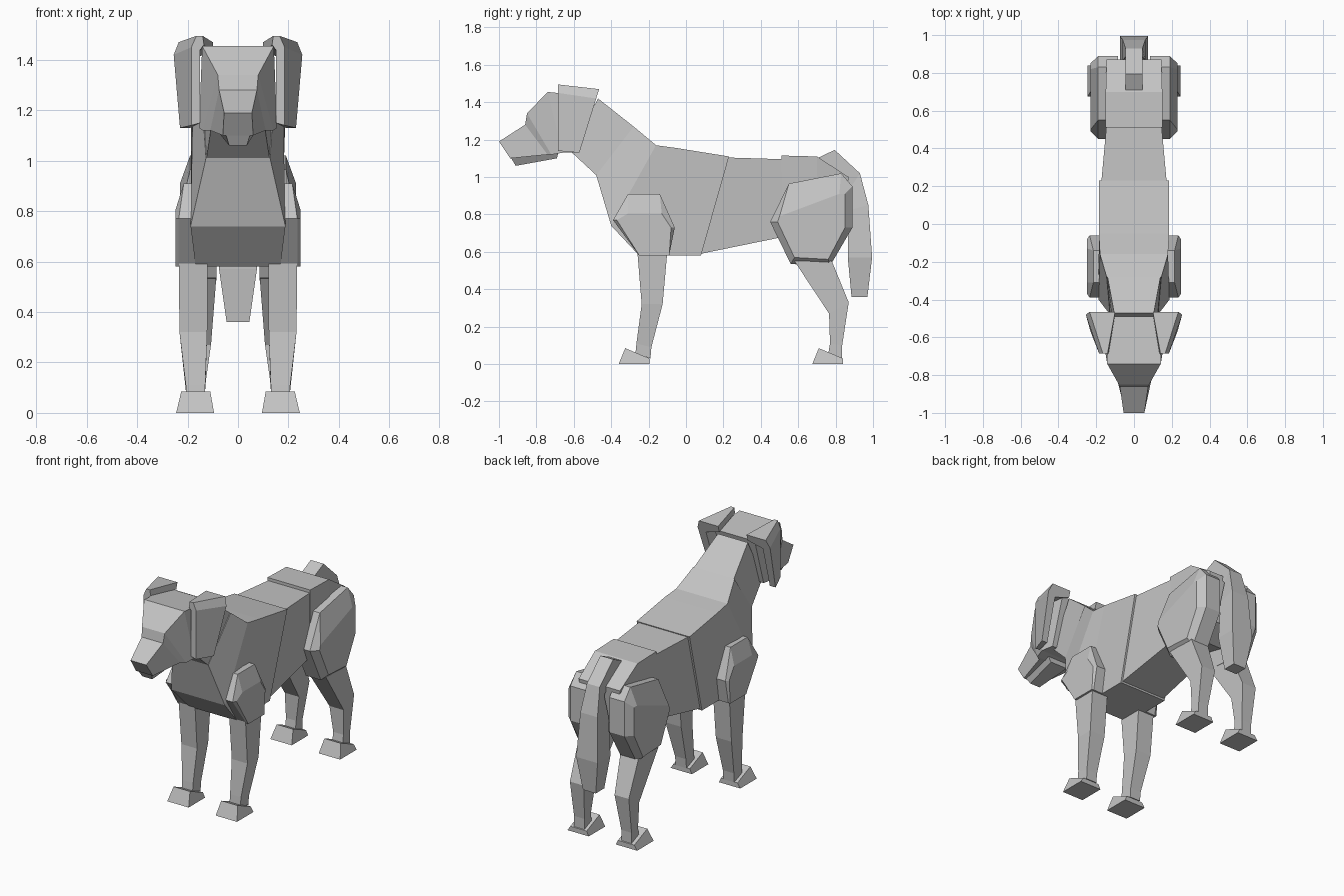
import bpy, bmesh

coat = bpy.data.materials.new("light_grey")
coat.diffuse_color = (0.55, 0.55, 0.55, 1)


def loft(name, rings, mirror=False):
    """Skin a closed solid through rings holding the same number of points."""
    bm = bmesh.new()
    loops = [[bm.verts.new(p) for p in r] for r in rings]
    n = len(loops[0])
    for a, b in zip(loops, loops[1:]):
        for i in range(n):
            j = (i + 1) % n
            bm.faces.new((a[i], a[j], b[j], b[i]))
    bm.faces.new(loops[0][::-1])
    bm.faces.new(loops[-1])
    bmesh.ops.recalc_face_normals(bm, faces=bm.faces)
    mesh = bpy.data.meshes.new(name)
    bm.to_mesh(mesh)
    bm.free()
    mesh.materials.append(coat)
    ob = bpy.data.objects.new(name, mesh)
    bpy.context.collection.objects.link(ob)
    if mirror:
        ob.modifiers.new("Mirror", 'MIRROR')
    return ob


def trunk(name, *sections):
    """Section: top y, z, half width, then bottom y, z, half width."""
    return loft(name, [[(-tw, ty, tz), (tw, ty, tz), (bw, by, bz), (-bw, by, bz)]
                       for ty, tz, tw, by, bz, bw in sections])


def limb(name, *sections):
    """Section: front y, z, back y, z, inner x, outer x."""
    return loft(name, [[(xi, fy, fz), (xo, fy, fz), (xo, by, bz), (xi, by, bz)]
                       for fy, fz, by, bz, xi, xo in sections], True)


def paw(name, y):
    limb(name, (y, 0, y + 0.165, 0, 0.095, 0.245),
         (y + 0.035, 0.085, y + 0.165, 0.03, 0.11, 0.225))


# Head
trunk("muzzle", (-1.0, 1.19, 0.055, -0.94, 1.10, 0.06),
      (-0.86, 1.28, 0.075, -0.74, 1.12, 0.11))
trunk("jaw", (-0.94, 1.11, 0.05, -0.91, 1.06, 0.035),
      (-0.68, 1.14, 0.10, -0.69, 1.10, 0.06))
trunk("skull", (-0.86, 1.28, 0.075, -0.74, 1.12, 0.11),
      (-0.85, 1.34, 0.08, -0.72, 1.12, 0.14),
      (-0.74, 1.455, 0.142, -0.66, 1.13, 0.155),
      (-0.49, 1.43, 0.14, -0.58, 1.13, 0.14))

# Folded ears that flare toward the back
ear_front = [(0.135, 1.46), (0.14, 1.495), (0.165, 1.495), (0.185, 1.45),
             (0.185, 1.14), (0.15, 1.15), (0.15, 1.44)]
ear_back = [(0.10, 1.43), (0.10, 1.47), (0.235, 1.47), (0.255, 1.42),
            (0.23, 1.13), (0.19, 1.13), (0.20, 1.40)]
loft("ear", [[(x, -0.685, z) for x, z in ear_front],
             [(x, -0.57 + (z - 1.13) * 0.31, z) for x, z in ear_back]], True)

# Neck and body
trunk("neck", (-0.47, 1.42, 0.105, -0.62, 1.14, 0.105),
      (-0.28, 1.27, 0.14, -0.48, 1.01, 0.125))
trunk("chest", (-0.28, 1.27, 0.145, -0.48, 1.01, 0.127),
      (-0.16, 1.17, 0.18, -0.40, 0.74, 0.188),
      (-0.05, 1.155, 0.186, -0.25, 0.58, 0.168),
      (0.23, 1.11, 0.186, 0.08, 0.58, 0.168))
trunk("waist", (0.20, 1.105, 0.175, 0.08, 0.59, 0.157),
      (0.53, 1.095, 0.145, 0.52, 0.68, 0.14))
trunk("rump", (0.51, 1.115, 0.15, 0.52, 0.67, 0.14),
      (0.70, 1.11, 0.15, 0.70, 0.63, 0.13),
      (0.87, 1.0, 0.145, 0.83, 0.70, 0.11))

# Tail: outer edge then inner edge
trunk("tail", (0.70, 1.10, 0.045, 0.74, 1.02, 0.045),
      (0.795, 1.145, 0.045, 0.84, 1.0, 0.045),
      (0.93, 1.02, 0.045, 0.885, 0.95, 0.045),
      (0.975, 0.85, 0.06, 0.865, 0.82, 0.06),
      (0.995, 0.57, 0.075, 0.865, 0.57, 0.075),
      (0.97, 0.36, 0.045, 0.885, 0.36, 0.045))

# Shoulders and thighs: side outlines with a bevelled outer face
shoulder = [(-0.31, 0.91), (-0.14, 0.91), (-0.06, 0.73), (-0.09, 0.58),
            (-0.25, 0.58), (-0.39, 0.77)]
shoulder_out = [(-0.31, 0.805), (-0.13, 0.805), (-0.08, 0.73), (-0.09, 0.58),
                (-0.25, 0.58), (-0.37, 0.77)]
loft("shoulder", [[(0.115, y, z) for y, z in shoulder],
                  [(0.215 if z > 0.9 else 0.235, y, z) for y, z in shoulder],
                  [(0.248, y, z) for y, z in shoulder_out]], True)

thigh = [(0.55, 0.965), (0.83, 1.02), (0.89, 0.95), (0.89, 0.73),
         (0.77, 0.525), (0.56, 0.535), (0.45, 0.76)]
thigh_out = [(0.50, 0.79), (0.82, 0.91), (0.85, 0.91), (0.85, 0.73),
             (0.76, 0.56), (0.58, 0.57), (0.49, 0.76)]
loft("thigh", [[(0.085, y, z) for y, z in thigh],
               [(0.19, y, z) for y, z in thigh],
               [(0.23, y, z) for y, z in thigh_out]], True)

# Lower legs and paws
limb("front_leg", (-0.26, 0.60, -0.10, 0.60, 0.12, 0.235),
     (-0.237, 0.32, -0.125, 0.32, 0.122, 0.232),
     (-0.265, 0.11, -0.185, 0.09, 0.13, 0.207),
     (-0.27, 0.06, -0.19, 0.03, 0.13, 0.205))
limb("hind_leg", (0.58, 0.55, 0.78, 0.55, 0.085, 0.212),
     (0.765, 0.27, 0.87, 0.33, 0.107, 0.207),
     (0.77, 0.11, 0.835, 0.10, 0.13, 0.202),
     (0.76, 0.05, 0.835, 0.03, 0.13, 0.202))
paw("front_paw", -0.36)
paw("hind_paw", 0.675)
